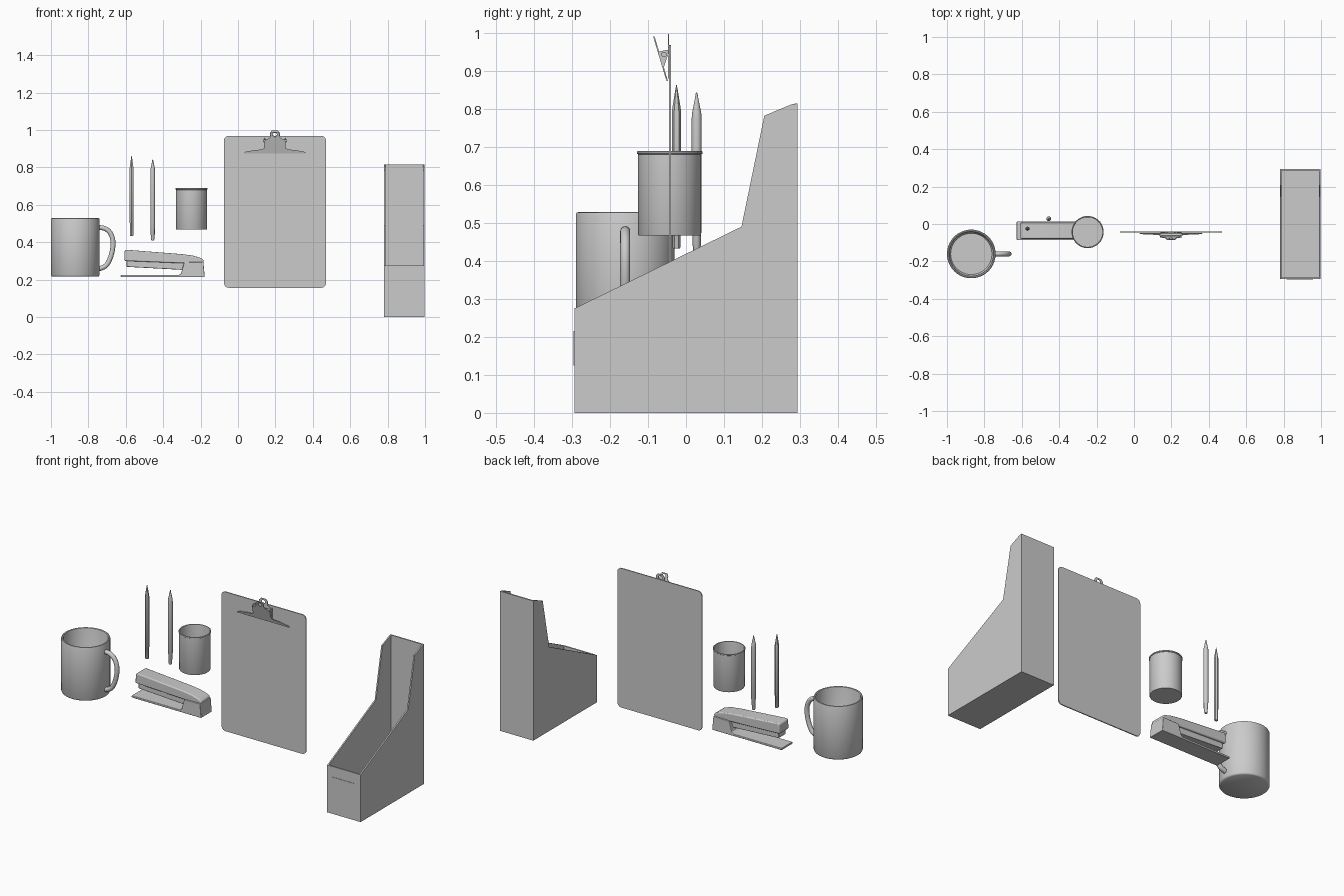
import bpy, bmesh, math
from mathutils import Vector

if "Cube" in bpy.data.objects:
    bpy.data.objects.remove(bpy.data.objects["Cube"])


def finish(name, bm, smooth=True, bevel=0, segs=3):
    bmesh.ops.remove_doubles(bm, verts=bm.verts, dist=1e-6)
    bmesh.ops.recalc_face_normals(bm, faces=bm.faces)
    me = bpy.data.meshes.new(name)
    bm.to_mesh(me)
    bm.free()
    ob = bpy.data.objects.new(name, me)
    bpy.context.collection.objects.link(ob)
    bpy.context.view_layer.objects.active = ob
    ob.select_set(True)
    if bevel:
        m = ob.modifiers.new("bevel", "BEVEL")
        m.width, m.segments, m.limit_method = bevel, segs, "ANGLE"
        m.angle_limit = math.radians(35)
    if smooth:
        bpy.ops.object.shade_smooth_by_angle(angle=math.radians(35))
    ob.select_set(False)
    return ob


def prism(name, pts, lo, hi, axis="y", bevel=0, smooth=True):
    """Extrude a side profile along x (points are y,z) or along y (points are x,z)."""
    bm = bmesh.new()
    place = (lambda a, b, d: (d, a, b)) if axis == "x" else (lambda a, b, d: (a, d, b))
    face = bm.faces.new([bm.verts.new(place(a, b, lo)) for a, b in pts])
    ext = bmesh.ops.extrude_face_region(bm, geom=[face])
    vs = [v for v in ext["geom"] if isinstance(v, bmesh.types.BMVert)]
    bmesh.ops.translate(bm, verts=vs, vec=place(0, 0, hi - lo))
    return finish(name, bm, smooth, bevel)


def box(name, x0, x1, y0, y1, z0, z1, bevel=0):
    return prism(name, [(x0, z0), (x1, z0), (x1, z1), (x0, z1)], y0, y1, bevel=bevel)


def lathe(name, profile, x, y, n=48, start=0.0):
    """Spin a closed (radius, z) profile that starts and ends on the axis."""
    bm = bmesh.new()
    rings = []
    for r, z in profile:
        k = n if r > 0 else 1
        rings.append([bm.verts.new((x + r * math.cos(start + math.tau * i / n),
                                    y + r * math.sin(start + math.tau * i / n), z))
                      for i in range(k)])
    for a, b in zip(rings, rings[1:]):
        for i in range(n):
            j = (i + 1) % n
            quad = [a[i % len(a)], a[j % len(a)], b[j % len(b)], b[i % len(b)]]
            bm.faces.new(list(dict.fromkeys(quad)))
    return finish(name, bm)


def tube(name, pts, radius, n=16):
    """Round bar along a path lying in the xz plane."""
    bm = bmesh.new()
    rings = []
    for i, p in enumerate(pts):
        t = (pts[min(i + 1, len(pts) - 1)] - pts[max(i - 1, 0)]).normalized()
        side = t.cross(Vector((0, 1, 0)))
        rings.append([bm.verts.new(p + radius * (math.cos(math.tau * k / n) * side
                      + math.sin(math.tau * k / n) * Vector((0, 1, 0)))) for k in range(n)])
    for a, b in zip(rings, rings[1:]):
        for k in range(n):
            bm.faces.new([a[k], a[(k + 1) % n], b[(k + 1) % n], b[k]])
    bm.faces.new(rings[0])
    bm.faces.new(rings[-1])
    return finish(name, bm)


def punched_plate(name, outline, hole, thick, move):
    """Flat plate from a filled outline with a round hole; move places (x, z, depth)."""
    cu = bpy.data.curves.new(name, "CURVE")
    cu.dimensions, cu.fill_mode, cu.extrude = "2D", "BOTH", thick / 2
    hx, hz, hr = hole
    ring = [(hx + hr * math.cos(math.tau * i / 20), hz + hr * math.sin(math.tau * i / 20))
            for i in range(20)]
    for loop in (outline, ring):
        sp = cu.splines.new("POLY")
        sp.points.add(len(loop) - 1)
        for p, (a, b) in zip(sp.points, loop):
            p.co = (a, b, 0, 1)
        sp.use_cyclic_u = True
    tmp = bpy.data.objects.new(name + "_outline", cu)
    bpy.context.collection.objects.link(tmp)
    bm = bmesh.new()
    bm.from_mesh(tmp.to_mesh())
    bpy.data.objects.remove(tmp)
    for v in bm.verts:
        v.co = move(v.co)
    return finish(name, bm)


# Mug with a D-shaped handle
MX, MY = -0.87, -0.16
lathe("mug_body", [(0, .215), (.122, .215), (.127, .218), (.13, .224), (.13, .522), (.128, .527),
                   (.124, .528), (.119, .526), (.117, .52), (.117, .24), (.11, .23), (0, .23)],
      MX, MY, 64)
ctrl = [Vector((x, MY, z)) for x, z in
        [(-.78, .478), (-.75, .478), (-.715, .474), (-.685, .452), (-.669, .41), (-.671, .36),
         (-.685, .31), (-.708, .273), (-.75, .256), (-.78, .256)]]
path = []
for i in range(len(ctrl) - 3):
    a, b, c, d = ctrl[i:i + 4]
    for s in range(6):
        t = s / 6
        path.append(.5 * (2 * b + (c - a) * t + (2 * a - 5 * b + 4 * c - d) * t * t
                          + (3 * b - a - 3 * c + d) * t ** 3))
path.append(ctrl[-2])
tube("mug_handle", path, .013)

# Stapler: base, hinge block, magazine, rounded arm
box("stapler_base", -.627, -.178, -.086, .014, .213, .225, bevel=.003)
prism("stapler_hinge_block", [(-.32, .223), (-.305, .232), (-.288, .292), (-.185, .294),
                              (-.178, .215), (-.32, .215)], -.086, .014, bevel=.003)
prism("stapler_magazine", [(-.595, .268), (-.3, .252), (-.25, .29), (-.25, .31), (-.595, .31)],
      -.067, -.005, bevel=.003)
prism("stapler_arm", [(-.608, .3), (-.19, .283), (-.183, .295), (-.185, .306), (-.2, .316),
                      (-.24, .328), (-.3, .336), (-.595, .359), (-.606, .354)],
      -.079, .007, bevel=.014)

# Hexagonal pencil and round pen
lathe("pencil", [(0, .433), (.009, .433), (.0105, .437), (.0105, .5), (.012, .502), (.012, .795),
                 (.003, .852), (0, .866)], -.569, -.025, 6, math.pi / 2)
lathe("pen", [(0, .41), (.007, .41), (.009, .416), (.009, .436), (.011, .44), (.011, .47),
              (.013, .475), (.013, .775), (.012, .79), (.004, .83), (.002, .842), (0, .843)],
      -.456, .028, 24)

# Pen cup with a small rolled lip
lathe("pen_cup", [(0, .467), (.082, .467), (.083, .469), (.083, .68), (.086, .682), (.086, .687),
                  (.084, .689), (.08, .688), (.079, .682), (.079, .474), (0, .474)], -.248, -.043, 64)

# Clipboard with rounded corners
CX, R = .1975, .025
board = []
for cx, cz, a0 in [(.47 - R, .968 - R, 0), (-.075 + R, .968 - R, 90),
                   (-.075 + R, .156 + R, 180), (.47 - R, .156 + R, 270)]:
    board += [(cx + R * math.cos(math.radians(a0 + k * 15)),
               cz + R * math.sin(math.radians(a0 + k * 15))) for k in range(7)]
prism("clipboard_panel", board, -.045, -.039)


def mirrored(half):
    return [(CX + a, b) for a, b in half] + [(CX - a, b) for a, b in reversed(half)]


# Clip: sloped front lever, upright back plate, cheeks and spring pin
lever = mirrored([(.168, .873), (.163, .882), (.115, .891), (.07, .896), (.058, .903), (.057, .942),
                  (.03, .957), (.024, .965), (.026, .978), (.016, .99)])
punched_plate("clip_lever", lever, (CX, .974, .011), .004,
              lambda c: Vector((c.x, -.05 - (c.y - .875) * .3 + c.z, c.y)))
back = mirrored([(.055, .88), (.055, .945), (.028, .962), (.027, .985), (.016, .997)])
punched_plate("clip_back_plate", back, (CX, .978, .011), .003,
              lambda c: Vector((c.x, -.0465 + c.z, c.y)))
for s, side in ((-1, "left"), (1, "right")):
    x = CX + s * .055
    prism("clip_cheek_" + side, [(-.074, .95), (-.045, .956), (-.048, .94), (-.06, .904)],
          x - .002, x + .002, axis="x")
tube("clip_spring_pin", [Vector((CX - .062, -.058, .943)), Vector((CX + .062, -.058, .943))], .007)

# Magazine file: two shaped sides, floor, front, back and label holder
X0, X1, W = .78, .996, .008
side_pts = [(-.293, 0), (.293, 0), (.293, .814), (.278, .812), (.206, .782), (.146, .49), (-.293, .275)]
prism("file_side_left", side_pts, X0, X0 + W, axis="x")
prism("file_side_right", side_pts, X1 - W, X1, axis="x")
box("file_floor", X0 + W, X1 - W, -.293, .293, 0, W)
box("file_back", X0 + W, X1 - W, .293 - W, .293, W, .814)
box("file_front", X0 + W, X1 - W, -.293, -.293 + W, W, .276)
box("file_label_plate", .815, .958, -.2955, -.293, .125, .215)
